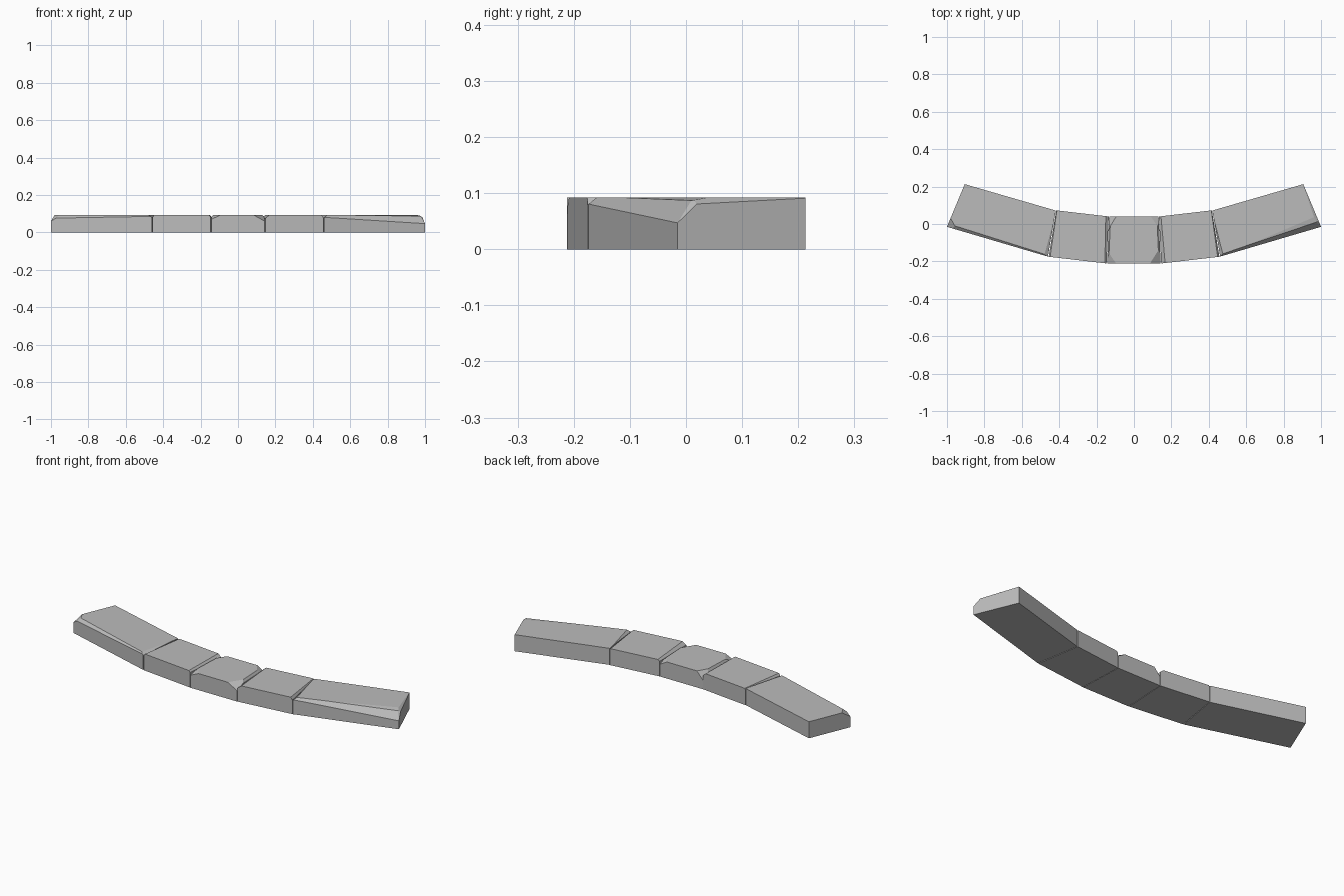
import bpy, bmesh
from mathutils import Vector

if "Cube" in bpy.data.objects:
    bpy.data.objects.remove(bpy.data.objects["Cube"])

H = 0.092

stone = bpy.data.materials.new("grey stone")
stone.use_nodes = True
grey = (0.5, 0.5, 0.5, 1)
stone.diffuse_color = grey
stone.node_tree.nodes["Principled BSDF"].inputs["Base Color"].default_value = grey
stone.node_tree.nodes["Principled BSDF"].inputs["Roughness"].default_value = 0.9


def block(name, outline, chips):
    """Extrude a plan outline, then slice off each chip along a three-point plane."""
    bm = bmesh.new()
    base = bm.faces.new([bm.verts.new((x, y, 0)) for x, y in outline])
    top = bmesh.ops.extrude_face_region(bm, geom=[base])["geom"]
    bmesh.ops.translate(bm, vec=(0, 0, H),
                        verts=[g for g in top if isinstance(g, bmesh.types.BMVert)])
    bmesh.ops.recalc_face_normals(bm, faces=bm.faces)
    centre = sum((Vector((x, y, H / 2)) for x, y in outline), Vector()) / len(outline)
    for chip in chips:
        a, b, c = map(Vector, chip)
        normal = (b - a).cross(c - a).normalized()
        if normal.dot(centre - a) > 0:
            normal.negate()
        cut = bmesh.ops.bisect_plane(bm, geom=bm.verts[:] + bm.edges[:] + bm.faces[:],
                                     plane_co=a, plane_no=normal, clear_outer=True)
        rim = [g for g in cut["geom_cut"] if isinstance(g, bmesh.types.BMEdge)]
        bmesh.ops.contextual_create(bm, geom=rim)
    bmesh.ops.recalc_face_normals(bm, faces=bm.faces)
    mesh = bpy.data.meshes.new(name)
    bm.to_mesh(mesh)
    bm.free()
    mesh.materials.append(stone)
    bpy.context.collection.objects.link(bpy.data.objects.new(name, mesh))


def mirror(points):
    return [(-p[0], *p[1:]) for p in points]


# Plan outlines of the blocks on the +x side
END = [(0.461, -0.174), (1, -0.015), (0.905, 0.213), (0.419, 0.072)]
INNER = [(0.146, -0.211), (0.457, -0.175), (0.416, 0.073), (0.134, 0.04)]
MIDDLE = [(-0.143, -0.212), (0.143, -0.212), (0.132, 0.04), (-0.132, 0.04)]

# Left end block: long front chip, broken outer corner, worn end edge
block("left_end_block", END, [
    [(0.46, -0.174, 0.081), (1, -0.015, 0.047), (0.69, -0.085, H)],
    [(0.53, -0.147, H), (0.95, -0.02, 0.084), (0.9, 0.01, H)],
    [(1, -0.015, 0.047), (0.955, -0.02, H), (0.985, 0.02, 0.082)],
    [(0.985, 0.02, 0.081), (0.905, 0.213, 0.091), (0.968, 0.02, H)],
    [(0.46, -0.174, 0.078), (0.425, 0.035, H), (0.475, -0.16, H)],
])

# Right end block: thin front chip and bevelled outer corner
block("right_end_block", mirror(END), [
    [(-1, -0.015, 0.076), (-0.46, -0.174, 0.086), (-0.72, -0.085, H)],
    [(-1, -0.015, 0.06), (-0.955, -0.015, H), (-0.98, 0.03, H)],
    [(-0.46, -0.174, 0.08), (-0.425, 0.035, H), (-0.475, -0.15, H)],
])

# Inner blocks: worn joint edges
block("left_inner_block", INNER, [
    [(0.146, -0.211, 0.076), (0.134, 0.04, 0.084), (0.156, -0.09, H)],
    [(0.457, -0.175, 0.078), (0.418, 0.06, 0.088), (0.43, -0.05, H)],
])
block("right_inner_block", mirror(INNER), [
    [(-0.146, -0.211, 0.084), (-0.134, 0.04, 0.078), (-0.153, -0.09, H)],
    [(-0.457, -0.175, 0.08), (-0.418, 0.06, 0.086), (-0.43, -0.05, H)],
])

# Middle block: all four top corners and both joint edges broken away
block("middle_block", MIDDLE, [
    [(0.143, -0.212, 0.06), (0.085, -0.212, H), (0.137, -0.13, H)],
    [(-0.143, -0.212, 0.07), (-0.095, -0.212, H), (-0.137, -0.15, H)],
    [(0.132, 0.04, 0.068), (0.09, 0.04, H), (0.132, -0.02, H)],
    [(-0.132, 0.04, 0.05), (-0.095, 0.04, H), (-0.132, -0.02, H)],
    [(0.143, -0.212, 0.08), (0.132, 0.04, 0.08), (0.128, -0.09, H)],
    [(-0.143, -0.212, 0.08), (-0.132, 0.04, 0.08), (-0.13, -0.09, H)],
])
